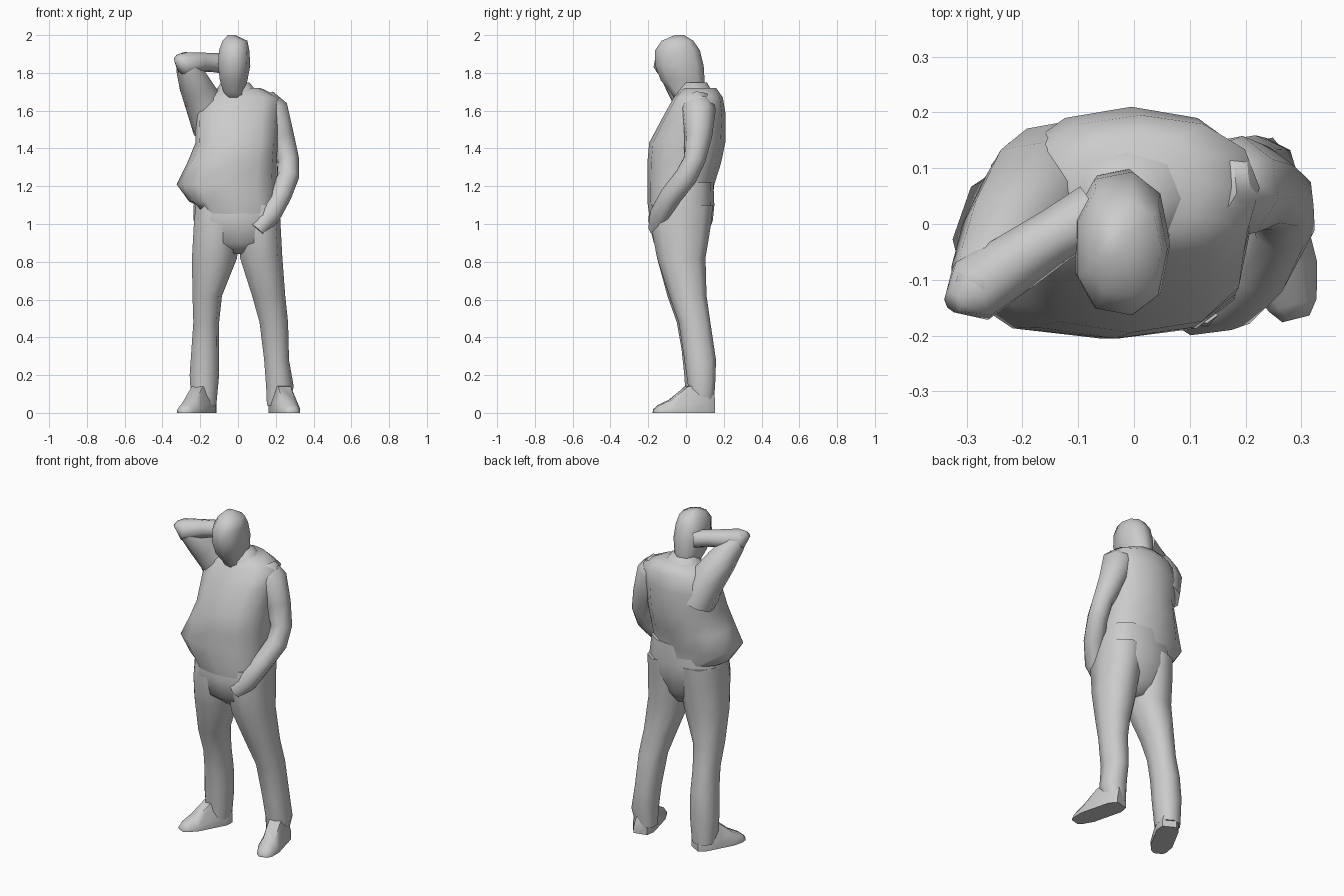
import bpy, bmesh, math
from mathutils import Vector


def skin(name, rings, angle=75):
    """Join rings of points into one capped skin."""
    bm = bmesh.new()
    loops = [[bm.verts.new(p) for p in r] for r in rings]
    n = len(loops[0])
    for a, b in zip(loops, loops[1:]):
        for i in range(n):
            j = (i + 1) % n
            bm.faces.new((a[i], a[j], b[j], b[i]))
    bm.faces.new(loops[0][::-1])
    bm.faces.new(loops[-1])
    bmesh.ops.recalc_face_normals(bm, faces=bm.faces)
    me = bpy.data.meshes.new(name)
    bm.to_mesh(me)
    bm.free()
    for p in me.polygons:
        p.use_smooth = True
    me.set_sharp_from_angle(angle=math.radians(angle))
    ob = bpy.data.objects.new(name, me)
    bpy.context.collection.objects.link(ob)
    return ob


def stack(name, levels, n=10, power=0.85, back=None, tilt=0):
    """Loft of level rings, each given as z, x min, x max, y min, y max.
    back: squareness of the rear half; tilt: lift of the first ring's rear."""
    rings = []
    for k, (z, x0, x1, y0, y1) in enumerate(levels):
        ring = []
        for i in range(n):
            t = 2 * math.pi * i / n
            c, s = math.cos(t), math.sin(t)
            lift = tilt * (s + 1) / 2 if k == 0 else 0
            q = back if back and s > 0 else power
            c = math.copysign(abs(c) ** q, c)
            s = math.copysign(abs(s) ** q, s)
            ring.append(((x0 + x1) / 2 + c * (x1 - x0) / 2,
                         (y0 + y1) / 2 + s * (y1 - y0) / 2, z + lift))
        rings.append(ring)
    return skin(name, rings)


def limb(name, path, n=7):
    """Tube along points x, y, z, radius; joints are mitred."""
    pts = [Vector(p[:3]) for p in path]
    rings = []
    for i, p in enumerate(pts):
        a, b = pts[max(i - 1, 0)], pts[min(i + 1, len(pts) - 1)]
        d = (b - a).normalized()
        u = d.cross(Vector((0.2, 1, 0.1))).normalized()
        v = d.cross(u)
        r = path[i][3]
        rings.append([p + r * (math.cos(t) * u + math.sin(t) * v)
                      for t in (2 * math.pi * k / n for k in range(n))])
    return skin(name, rings)


def shoe(name, heel, toe):
    """Flat-soled wedge from heel to toe."""
    h, t = Vector((*heel, 0)), Vector((*toe, 0))
    side = (t - h).normalized().cross(Vector((0, 0, 1)))
    rings = []
    for f, w, top in ((0, .04, .11), (.15, .062, .15), (.45, .062, .14),
                      (.72, .062, .07), (.92, .045, .04), (1, .025, .02)):
        c = h.lerp(t, f)
        rings.append([c + side * (w * a) + Vector((0, 0, top * b))
                      for a, b in ((-1, 0), (1, 0), (1, .35), (.55, 1), (-.55, 1), (-1, .35))])
    return skin(name, rings, 60)


# Head and neck
stack("head", [
    (1.66, -.07, .04, -.06, .08), (1.70, -.08, .03, -.085, .10),
    (1.76, -.10, .05, -.135, .10), (1.84, -.11, .065, -.165, .095),
    (1.92, -.105, .06, -.165, .075), (1.97, -.085, .05, -.13, .04),
    (2.0, -.055, -.015, -.06, -.01)], 9)
stack("collar", [(1.64, -.18, .17, -.06, .18), (1.70, -.12, .10, -.05, .14),
                 (1.75, -.09, .06, -.02, .11)], 8)

# Jacket, flared on one side over the hip
stack("jacket", [
    (1.05, -.22, .205, -.195, .13), (1.12, -.26, .205, -.205, .14),
    (1.21, -.325, .205, -.205, .15), (1.32, -.27, .205, -.205, .185),
    (1.43, -.225, .21, -.195, .208), (1.58, -.23, .22, -.115, .21),
    (1.67, -.20, .225, -.065, .195), (1.72, -.11, .12, -.02, .16)],
    12, 0.75, 0.92, 0.10)

# Trouser seat with front flap
stack("trouser_seat", [
    (.84, -.05, .06, -.10, .06), (.90, -.18, .20, -.17, .10),
    (1.02, -.235, .22, -.20, .142), (1.10, -.235, .22, -.19, .15),
    (1.22, -.20, .20, -.16, .145)], 12, 0.8)

# Trouser legs
stack("right_leg", [
    (.04, -.25, -.115, 0, .15), (.20, -.26, -.10, -.01, .155),
    (.34, -.25, -.10, -.025, .15), (.48, -.24, -.10, -.05, .125),
    (.62, -.245, -.085, -.10, .11), (.82, -.25, -.005, -.155, .105),
    (1.0, -.24, .01, -.19, .135), (1.1, -.23, .01, -.18, .145)], 9)
stack("left_leg", [
    (.04, .15, .27, .02, .145), (.14, .145, .295, .01, .155),
    (.28, .135, .27, -.01, .16), (.48, .11, .265, -.04, .13),
    (.62, .07, .25, -.09, .11), (.82, .005, .235, -.155, .105),
    (1.0, -.01, .225, -.19, .135), (1.1, -.01, .22, -.18, .145)], 9)

# Shoes, toes turned out
shoe("right_shoe", (-.15, .13), (-.295, -.14))
shoe("left_shoe", (.21, .145), (.29, -.17))

# Raised arm with the hand against the head
limb("raised_upper_arm", [(-.13, .08, 1.50, .11), (-.175, .05, 1.63, .105),
                          (-.225, -.02, 1.735, .088), (-.265, -.09, 1.83, .066),
                          (-.295, -.125, 1.89, .035)], 8)
limb("raised_forearm", [(-.325, -.14, 1.885, .02), (-.29, -.12, 1.85, .062),
                        (-.20, -.06, 1.855, .054), (-.14, -.02, 1.855, .05),
                        (-.07, .02, 1.85, .055)], 8)

# Lowered arm, hand tucked in at the waist
limb("lowered_arm", [(.13, .07, 1.66, .07), (.175, .065, 1.60, .095),
                     (.225, .065, 1.46, .075), (.265, .045, 1.34, .06),
                     (.265, .0, 1.25, .06), (.225, -.08, 1.15, .058),
                     (.17, -.135, 1.05, .058), (.10, -.15, .97, .05)], 8)
